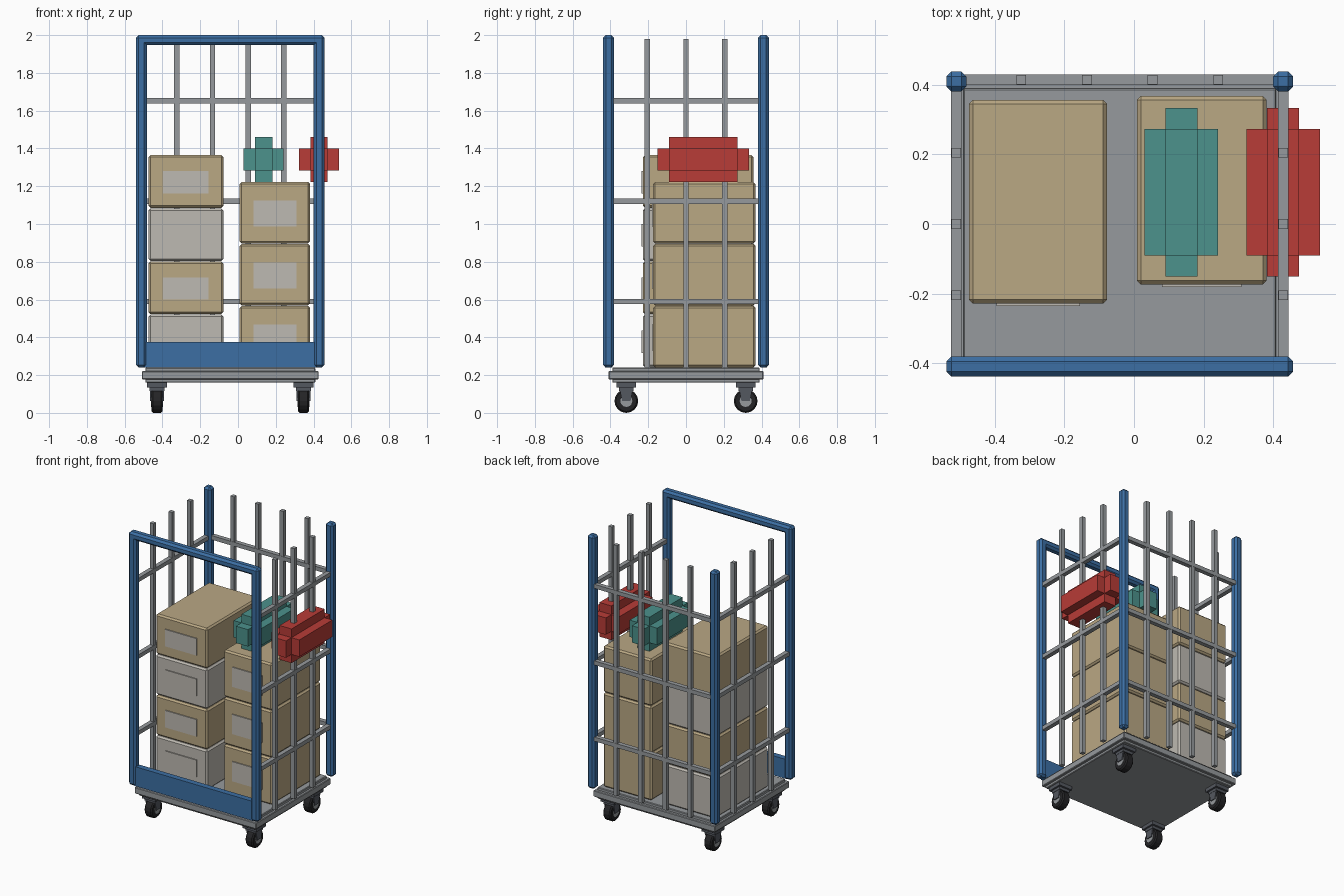
import bpy, bmesh, math
from mathutils import Matrix, Vector

cube = bpy.data.objects.get("Cube")
if cube:
    bpy.data.objects.remove(cube, do_unlink=True)


def material(name, srgb):
    mat = bpy.data.materials.new(name)
    mat.use_nodes = True
    col = [((c / 255 + 0.055) / 1.055) ** 2.4 for c in srgb] + [1]
    mat.diffuse_color = col
    mat.node_tree.nodes["Principled BSDF"].inputs["Base Color"].default_value = col
    return mat


BLUE = material("blue paint", (60, 111, 164))
STEEL = material("grey steel", (150, 154, 157))
CARDBOARD = material("cardboard", (186, 168, 132))
PALE = material("pale grey", (190, 186, 178))
TEAL = material("teal", (76, 146, 140))
RED = material("red", (184, 60, 55))
DARK = material("dark metal", (84, 88, 96))
RUBBER = material("black rubber", (36, 36, 38))


def finish(name, bm, mat):
    bmesh.ops.recalc_face_normals(bm, faces=bm.faces)
    mesh = bpy.data.meshes.new(name)
    bm.to_mesh(mesh)
    bm.free()
    mesh.materials.append(mat)
    obj = bpy.data.objects.new(name, mesh)
    bpy.context.collection.objects.link(obj)
    return obj


def box(name, center, size, mat, bevel=0):
    bm = bmesh.new()
    bmesh.ops.create_cube(bm, size=1)
    bmesh.ops.scale(bm, vec=Vector(size), verts=bm.verts)
    bmesh.ops.translate(bm, vec=Vector(center), verts=bm.verts)
    if bevel:
        bmesh.ops.bevel(bm, geom=bm.edges[:], offset=bevel, segments=1,
                        affect='EDGES', profile=0.5)
    return finish(name, bm, mat)


def disc(name, center, radius, width, mat, sides, bevel=0):
    """Cylinder lying along x."""
    bm = bmesh.new()
    bmesh.ops.create_cone(bm, cap_ends=True, segments=sides, radius1=radius,
                          radius2=radius, depth=width)
    if bevel:
        rims = [e for e in bm.edges if abs(e.verts[0].co.z - e.verts[1].co.z) < 1e-5]
        bmesh.ops.bevel(bm, geom=rims, offset=bevel, segments=1, affect='EDGES')
    bm.transform(Matrix.Translation(center) @ Matrix.Rotation(math.pi / 2, 4, 'Y'))
    return finish(name, bm, mat)


def plate(name, profile, x, width, mat):
    """Side profile in (y, z) extruded along x."""
    bm = bmesh.new()
    face = bm.faces.new([bm.verts.new((x - width / 2, y, z)) for y, z in profile])
    ext = bmesh.ops.extrude_face_region(bm, geom=[face])
    moved = [v for v in ext["geom"] if isinstance(v, bmesh.types.BMVert)]
    bmesh.ops.translate(bm, vec=(width, 0, 0), verts=moved)
    return finish(name, bm, mat)


CX = -0.041            # middle of the cage
HALF_X, HALF_Y = 0.47, 0.41
FLOOR, TOP = 0.24, 2.0
POST, BAR = 0.057, 0.028
SIDES = (("right", -1), ("left", 1))
ENDS = (("front", -1), ("back", 1))

# Platform
box("platform_core", (CX, 0, 0.2), (0.9, 0.78, 0.08), STEEL, 0.004)
box("platform_rim", (CX, 0, 0.199), (0.935, 0.82, 0.044), STEEL, 0.004)

# Corner posts, top bar and front kick panel
for side, sx in SIDES:
    for end, sy in ENDS:
        box(f"{end}_{side}_post", (CX + sx * HALF_X, sy * HALF_Y, (FLOOR + TOP) / 2),
            (POST, POST, TOP - FLOOR), BLUE, 0.014)
box("front_top_bar", (CX, -HALF_Y, TOP - POST / 2 + 0.002),
    (2 * HALF_X + POST, POST, POST - 0.004), BLUE, 0.014)
box("front_kick_panel", (CX, -HALF_Y, 0.308), (2 * HALF_X - 0.03, 0.04, 0.135), BLUE)

# Wire mesh on the back and both sides
bar_mid, bar_len = (FLOOR + 1.98) / 2, 1.98 - FLOOR
for i in range(4):
    box(f"back_upright_{i + 1}", (CX + (i - 1.5) * 0.189, 0.415, bar_mid),
        (BAR, BAR, bar_len), STEEL)
for side, sx in SIDES:
    for i in range(3):
        box(f"{side}_upright_{i + 1}", (CX + sx * HALF_X, (i - 1) * 0.205, bar_mid),
            (BAR, BAR, bar_len), STEEL)
for i, z in enumerate((0.59, 1.12, 1.652)):
    box(f"back_rail_{i + 1}", (CX, 0.415, z), (2 * HALF_X - 0.04, 0.031, BAR), STEEL)
    for side, sx in SIDES:
        box(f"{side}_rail_{i + 1}", (CX + sx * HALF_X, 0, z),
            (0.031, 2 * HALF_Y - 0.04, BAR), STEEL)

# Swivel casters
for side, sx in SIDES:
    for end, sy in ENDS:
        x, y = CX + sx * 0.388, sy * 0.316
        tag = f"{end}_{side}"
        box(f"{tag}_caster_mount", (x, y, 0.148), (0.105, 0.105, 0.025), DARK)
        box(f"{tag}_caster_crown", (x, y, 0.128), (0.08, 0.076, 0.022), DARK)
        disc(f"{tag}_wheel", (x, y, 0.063), 0.063, 0.058, RUBBER, 16, 0.008)
        disc(f"{tag}_hub", (x, y, 0.063), 0.032, 0.064, STEEL, 12)
        cheek = [(y - 0.036, 0.13), (y + 0.036, 0.13), (y + 0.022, 0.062), (y - 0.022, 0.062)]
        for s, sign in SIDES:
            plate(f"{tag}_fork_{s}", cheek, x + sign * 0.034, 0.008, DARK)


# Stacked cartons with a label on the front
def stack(name, x, y, width, depth, height, label, mats):
    for i, mat in enumerate(mats):
        z = FLOOR + (i + 0.5) * height
        box(f"{name}_carton_{i + 1}", (x, y, z), (width, depth, height - 0.003), mat, 0.011)
        box(f"{name}_label_{i + 1}", (x, y - depth / 2 - 0.003, z - 0.004),
            (label[0], 0.008, label[1]), PALE)


stack("right_stack", -0.276, 0.064, 0.397, 0.585, 0.2815, (0.24, 0.118),
      (PALE, CARDBOARD, PALE, CARDBOARD))
stack("left_stack", 0.195, 0.097, 0.373, 0.542, 0.328, (0.228, 0.137), (CARDBOARD,) * 3)


# Notched parcels: a block whose edges are all cut back in square steps
def parcel(name, center, mat):
    size = Vector((0.212, 0.484, 0.237))
    for axis, part in enumerate(("width", "length", "height")):
        dims = size - Vector((0.12, 0.12, 0.12))
        dims[axis] = size[axis]
        box(f"{name}_{part}_block", center, dims, mat)


parcel("teal_parcel", (0.136, 0.091, 1.342), TEAL)
parcel("red_parcel", (0.429, 0.091, 1.342), RED)
